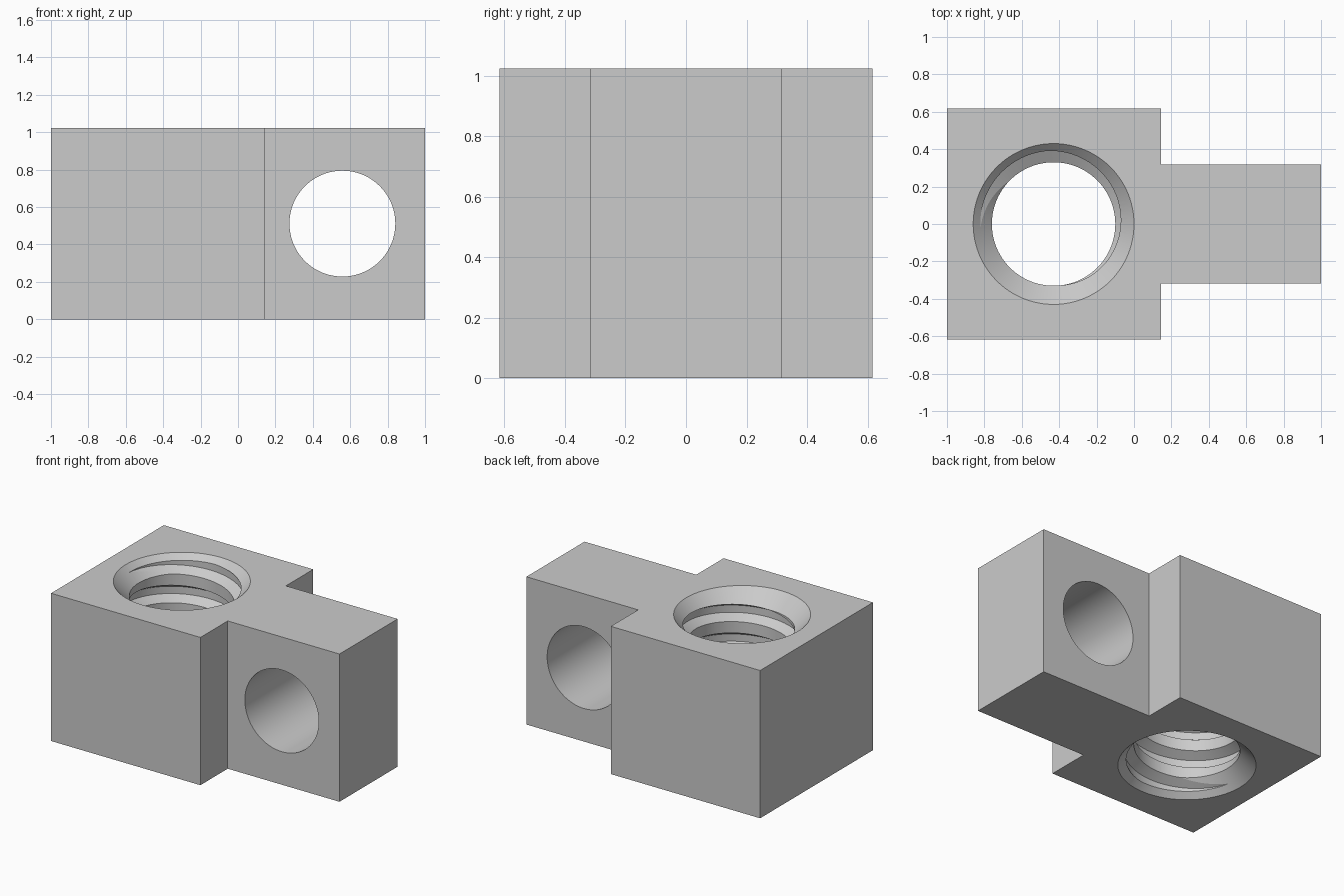
import bpy
import bmesh
from math import cos, sin, pi, tau

HEIGHT = 1.023
BORE_X = -0.43           # axis of the threaded bore
CREST, ROOT, MOUTH = 0.33, 0.392, 0.43
PITCH = 0.2
SEGMENTS = 96

if "Cube" in bpy.data.objects:
    bpy.data.objects.remove(bpy.data.objects["Cube"])

steel = bpy.data.materials.new("plain grey")
grey = (0.6, 0.6, 0.6, 1)
steel.diffuse_color = grey
steel.use_nodes = True
steel.node_tree.nodes["Principled BSDF"].inputs["Base Color"].default_value = grey


def finish(bm, name):
    """Turn a bmesh into a scene object."""
    bmesh.ops.recalc_face_normals(bm, faces=bm.faces)
    mesh = bpy.data.meshes.new(name)
    bm.to_mesh(mesh)
    bm.free()
    mesh.materials.append(steel)
    obj = bpy.data.objects.new(name, mesh)
    bpy.context.collection.objects.link(obj)
    return obj


def bridge(bm, rings, closed_section=True):
    """Skin neighbouring rings of vertices and cap both ends."""
    for a, b in zip(rings, rings[1:]):
        n = len(a)
        for i in range(n):
            j = (i + 1) % n
            bm.faces.new((a[i], a[j], b[j], b[i]))
    bm.faces.new(rings[0])
    bm.faces.new(rings[-1])


def extruded_block(name):
    """T-shaped plan raised to full height."""
    half = [(-1, 0.617), (0.144, 0.617), (0.144, 0.318), (1, 0.318)]
    plan = half + [(x, -y) for x, y in reversed(half)]
    bm = bmesh.new()
    bridge(bm, [[bm.verts.new((x, y, z)) for x, y in plan] for z in (0, HEIGHT)])
    return finish(bm, name)


def lathe(name, profile, place):
    """Solid of revolution; place maps (a, b, along) to a position."""
    bm = bmesh.new()
    angles = [tau * i / SEGMENTS for i in range(SEGMENTS)]
    bridge(bm, [[bm.verts.new(place(r * cos(t), r * sin(t), h)) for t in angles]
                for r, h in profile])
    return finish(bm, name)


def thread_cutter(name):
    """Right-handed trapezoid swept along a helix through the bore."""
    slope, flat, inner = 0.577, 0.05, 0.29
    flare = (ROOT - inner) * slope
    section = [(inner, flare), (ROOT, 0), (ROOT, -flat), (inner, -flat - flare)]
    start = HEIGHT - 0.04 - PITCH / 4
    first = -round(SEGMENTS * 5.6)
    last = round(SEGMENTS * 0.9)
    bm = bmesh.new()
    rings = []
    for i in range(first, last + 1):
        t = tau * i / SEGMENTS
        z = start + PITCH * i / SEGMENTS
        rings.append([bm.verts.new((BORE_X + r * cos(t), r * sin(t), z + h))
                      for r, h in section])
    bridge(bm, rings)
    return finish(bm, name)


def cut(target, cutter):
    """Subtract the cutter and discard it."""
    mod = target.modifiers.new("cut", "BOOLEAN")
    mod.operation = "DIFFERENCE"
    mod.solver = "EXACT"
    mod.object = cutter
    bpy.context.view_layer.objects.active = target
    bpy.ops.object.modifier_apply(modifier=mod.name)
    bpy.data.objects.remove(cutter)


block = extruded_block("clamp_block")

# Plain cross hole through the tongue
cut(block, lathe("cross_hole", [(0.283, -0.6), (0.283, 0.6)],
                 lambda a, b, h: (0.558 + a, h, HEIGHT / 2 + b)))

# Vertical bore with a chamfered mouth at each end
depth = MOUTH - CREST
over = 0.05
bore = [(MOUTH + over, -over), (CREST, depth),
        (CREST, HEIGHT - depth), (MOUTH + over, HEIGHT + over)]
cut(block, lathe("bore", bore, lambda a, b, h: (BORE_X + a, b, h)))

# Internal thread
cut(block, thread_cutter("thread"))

# Smooth round walls, crisp corners
bpy.ops.object.select_all(action="DESELECT")
block.select_set(True)
bpy.context.view_layer.objects.active = block
bpy.ops.object.shade_smooth_by_angle(angle=pi / 12)
